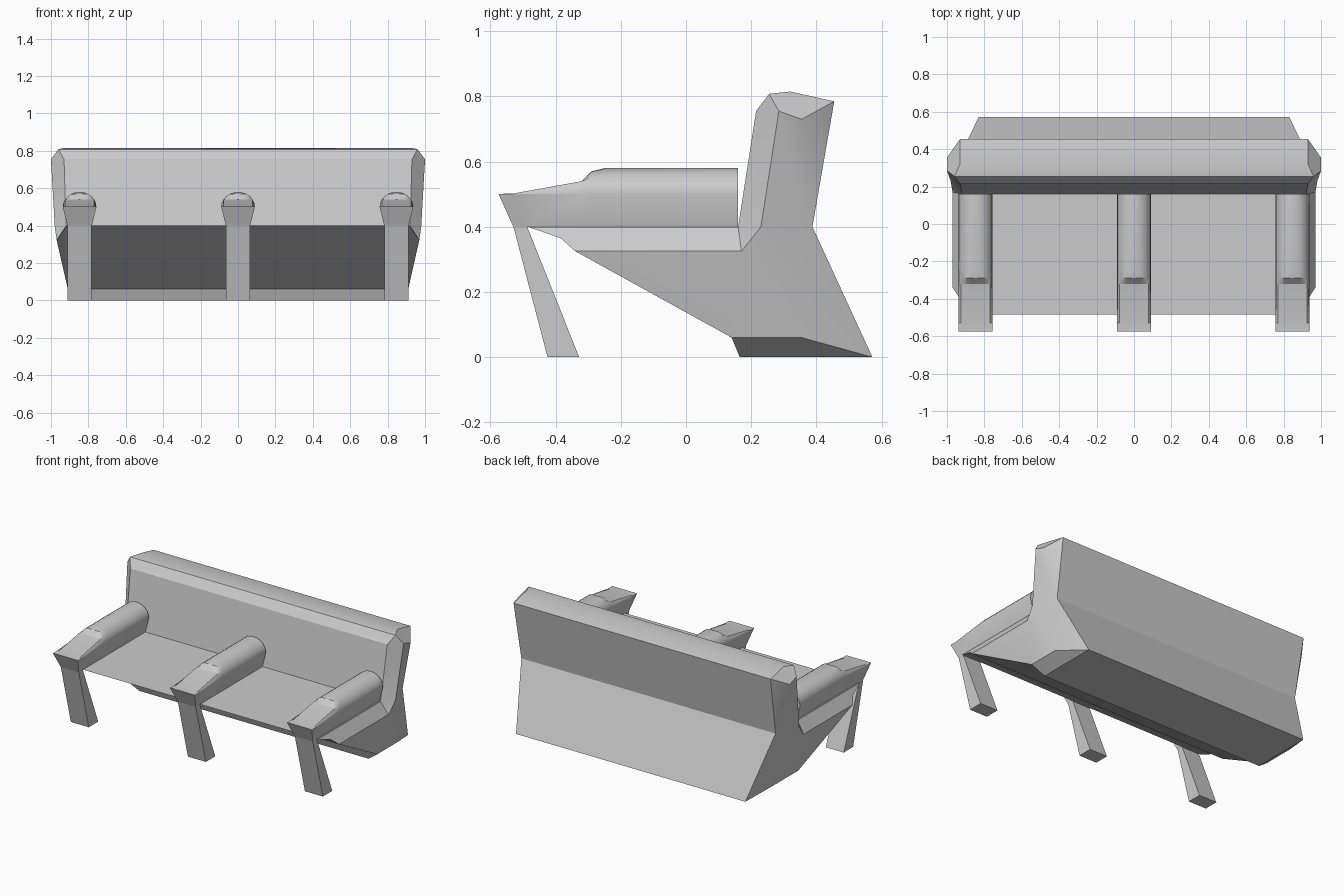
import bpy, bmesh, math

if "Cube" in bpy.data.objects:
    bpy.data.objects.remove(bpy.data.objects["Cube"])


def make_object(name, verts, faces):
    mesh = bpy.data.meshes.new(name)
    bm = bmesh.new()
    vs = [bm.verts.new(v) for v in verts]
    for f in faces:
        bm.faces.new([vs[i] for i in f])
    bmesh.ops.recalc_face_normals(bm, faces=bm.faces[:])
    bm.to_mesh(mesh)
    bm.free()
    ob = bpy.data.objects.new(name, mesh)
    bpy.context.collection.objects.link(ob)
    bpy.ops.object.select_all(action='DESELECT')
    ob.select_set(True)
    bpy.context.view_layer.objects.active = ob
    bpy.ops.object.shade_smooth_by_angle(angle=math.radians(25))
    return ob


# Bench body: side points as (half width, y, z), mirrored to both ends
side = {
    'top_rear': (.93, .455, .785), 'crest': (.93, .32, .815),
    'top_front': (.96, .255, .808), 'back_front': (.93, .215, .755),
    'seat_rear': (.92, .16, .40), 'seat_front': (.92, -.485, .40),
    'lip': (.94, -.385, .365), 'under': (.97, -.34, .325),
    'base_front': (.91, .14, .06), 'foot_front': (.83, .165, 0),
    'foot_rear': (.83, .572, 0), 'waist': (.92, .388, .40),
    'shoulder_f': (1.0, .285, .755), 'shoulder_r': (1.0, .355, .73),
    'base_rear': (.91, .355, .06), 'seat_side': (.97, .17, .325),
    'bend': (.98, .23, .40),
}
names = list(side)
idx = {n: i for i, n in enumerate(names)}
n = len(names)
panels = [
    'top_rear crest top_front shoulder_f shoulder_r',
    'top_front back_front shoulder_f',
    'back_front seat_rear bend shoulder_f',
    'seat_rear seat_side bend',
    'seat_rear seat_front lip under seat_side',
    'shoulder_f bend waist shoulder_r',
    'bend seat_side base_rear waist',
    'seat_side under base_front base_rear',
    'top_rear shoulder_r waist',
    'waist base_rear foot_rear',
    'base_front foot_front foot_rear base_rear',
]
verts = [(s * x, y, z) for s in (1, -1) for x, y, z in side.values()]
faces = [[idx[k] + o for k in p.split()] for p in panels for o in (0, n)]
# The first twelve points form the loop that spans the full width
faces += [(i, (i + 1) % 12, (i + 1) % 12 + n, i + n) for i in range(12)]
make_object('bench_body', verts, faces)


def armrest(name, cx):
    # Round-topped rest, clipped down toward a thin flat front
    stations = [(-.53, -.575, .501), (-.50, -.53, .502), (-.32, -.32, .54),
                (-.29, -.29, .57), (-.25, -.25, .58), (.16, .16, .58)]
    seg = 12
    verts, faces = [], []
    for yb, yt, clip in stations:
        verts.append((cx + .065, yb, .40))
        for i in range(seg + 1):
            a = math.pi * i / seg
            verts.append((cx + .09 * math.cos(a), yt,
                          min(.50 + .08 * math.sin(a), clip)))
        verts.append((cx - .065, yb, .40))
    m = seg + 3
    for s in range(len(stations) - 1):
        for i in range(m):
            j = (i + 1) % m
            faces.append((s * m + i, s * m + j, (s + 1) * m + j, (s + 1) * m + i))
    faces += [tuple(range(m)), tuple(range(len(verts) - m, len(verts)))]
    make_object(name, verts, faces)


def front_leg(name, cx):
    # Slanted leg, wider at the floor
    prof = [(-.425, 0), (-.328, 0), (-.488, .402), (-.53, .402)]
    verts = [(cx + s * .065, y, z) for s in (1, -1) for y, z in prof]
    faces = [(0, 1, 2, 3), (4, 5, 6, 7)]
    faces += [(i, (i + 1) % 4, (i + 1) % 4 + 4, i + 4) for i in range(4)]
    make_object(name, verts, faces)


for label, cx in (('left', -.847), ('middle', 0), ('right', .847)):
    armrest(label + '_armrest', cx)
    front_leg(label + '_front_leg', cx)
